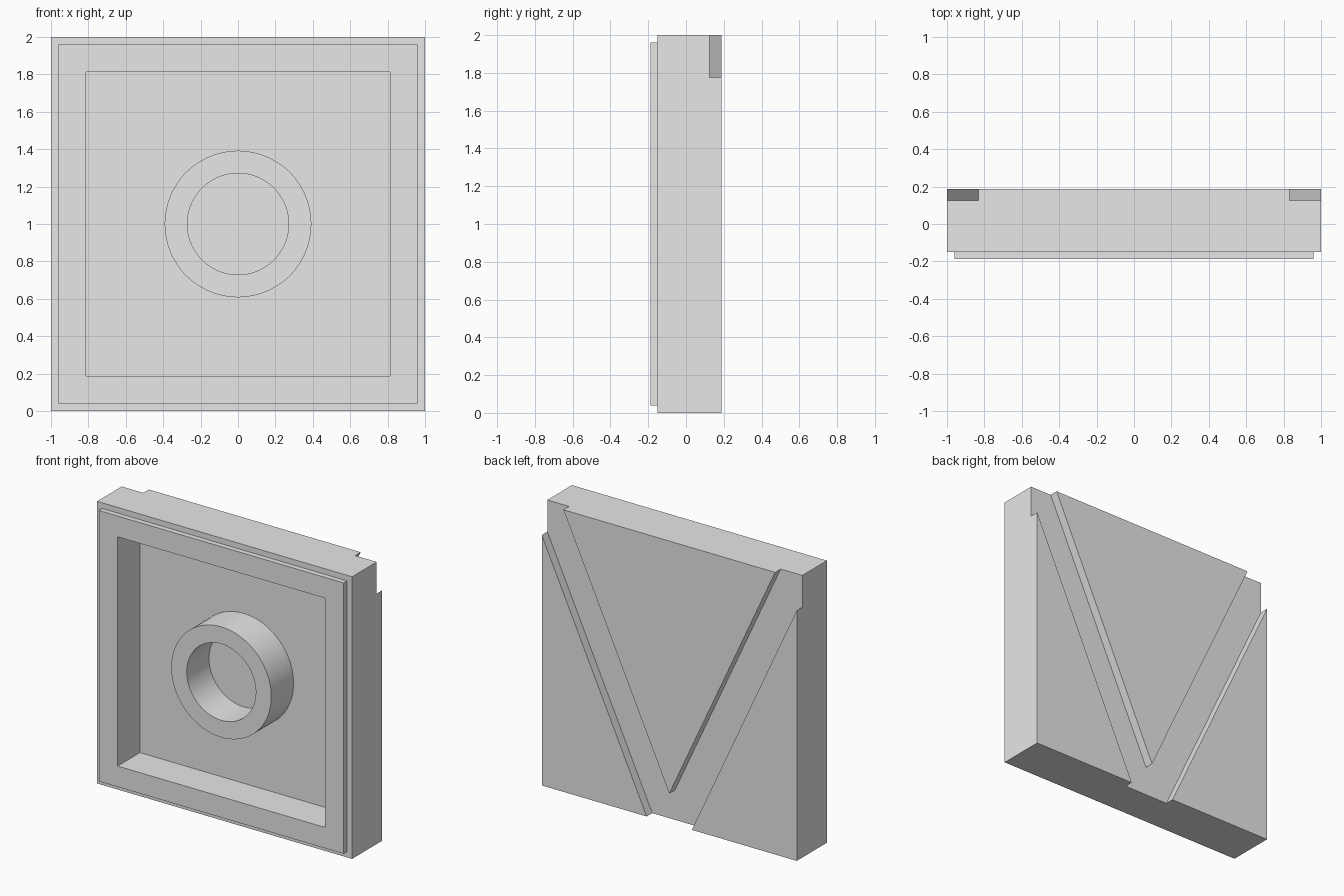
import bpy
import bmesh
from math import cos, sin, tau, radians

cube = bpy.data.objects.get("Cube")
if cube:
    bpy.data.objects.remove(cube, do_unlink=True)

grey = bpy.data.materials.new("plain grey")
grey.use_nodes = True
grey.diffuse_color = (0.8, 0.8, 0.8, 1)
grey.node_tree.nodes["Principled BSDF"].inputs["Base Color"].default_value = (0.8, 0.8, 0.8, 1)

FRONT, STEP, FLOOR, GROOVE, BACK = -0.1875, -0.15, 0.0625, 0.125, 0.1875
MID = 1.0


def prism(name, outline, y0, y1):
    """Extrude an (x, z) outline from y0 to y1."""
    bm = bmesh.new()
    face = bm.faces.new([bm.verts.new((x, y0, z)) for x, z in outline])
    side = bmesh.ops.extrude_face_region(bm, geom=[face])
    verts = [v for v in side["geom"] if isinstance(v, bmesh.types.BMVert)]
    bmesh.ops.translate(bm, verts=verts, vec=(0, y1 - y0, 0))
    bmesh.ops.recalc_face_normals(bm, faces=bm.faces)
    mesh = bpy.data.meshes.new(name)
    bm.to_mesh(mesh)
    bm.free()
    mesh.materials.append(grey)
    obj = bpy.data.objects.new(name, mesh)
    bpy.context.collection.objects.link(obj)
    return obj


def square(half):
    return [(-half, MID - half), (half, MID - half), (half, MID + half), (-half, MID + half)]


def circle(radius, count=96):
    return [(radius * cos(tau * i / count), MID + radius * sin(tau * i / count))
            for i in range(count)]


def combine(target, tool, operation):
    """Merge or cut with a tool solid, then discard the tool."""
    tool.hide_render = True
    bpy.context.view_layer.objects.active = target
    mod = target.modifiers.new(tool.name, "BOOLEAN")
    mod.operation = operation
    mod.solver = "EXACT"
    mod.object = tool
    bpy.ops.object.modifier_apply(modifier=mod.name)
    bpy.data.objects.remove(tool, do_unlink=True)


# Square plate with a slightly smaller raised front rim
plate = prism("square_plate", square(1.0), STEP, BACK)
combine(plate, prism("front_rim", square(0.96), FRONT, 0), "UNION")

# Deep square pocket in the front
combine(plate, prism("pocket_cutter", square(0.8125), FRONT - 0.1, FLOOR), "DIFFERENCE")

# Round hollow boss standing in the pocket
combine(plate, prism("round_boss", circle(0.392), FRONT, FLOOR + 0.03), "UNION")
combine(plate, prism("bore_cutter", circle(0.271), FRONT - 0.1, FLOOR), "DIFFERENCE")

# V-shaped groove across the back
chevron = [(0, 0.21), (0.923, 2.2), (1.197, 2.2), (0, -0.382), (-1.197, 2.2), (-0.923, 2.2)]
combine(plate, prism("groove_cutter", chevron, GROOVE, BACK + 0.1), "DIFFERENCE")

# Smooth the round walls, keep the edges sharp
bpy.ops.object.select_all(action="DESELECT")
plate.select_set(True)
bpy.context.view_layer.objects.active = plate
bpy.ops.object.shade_smooth_by_angle(angle=radians(30))
